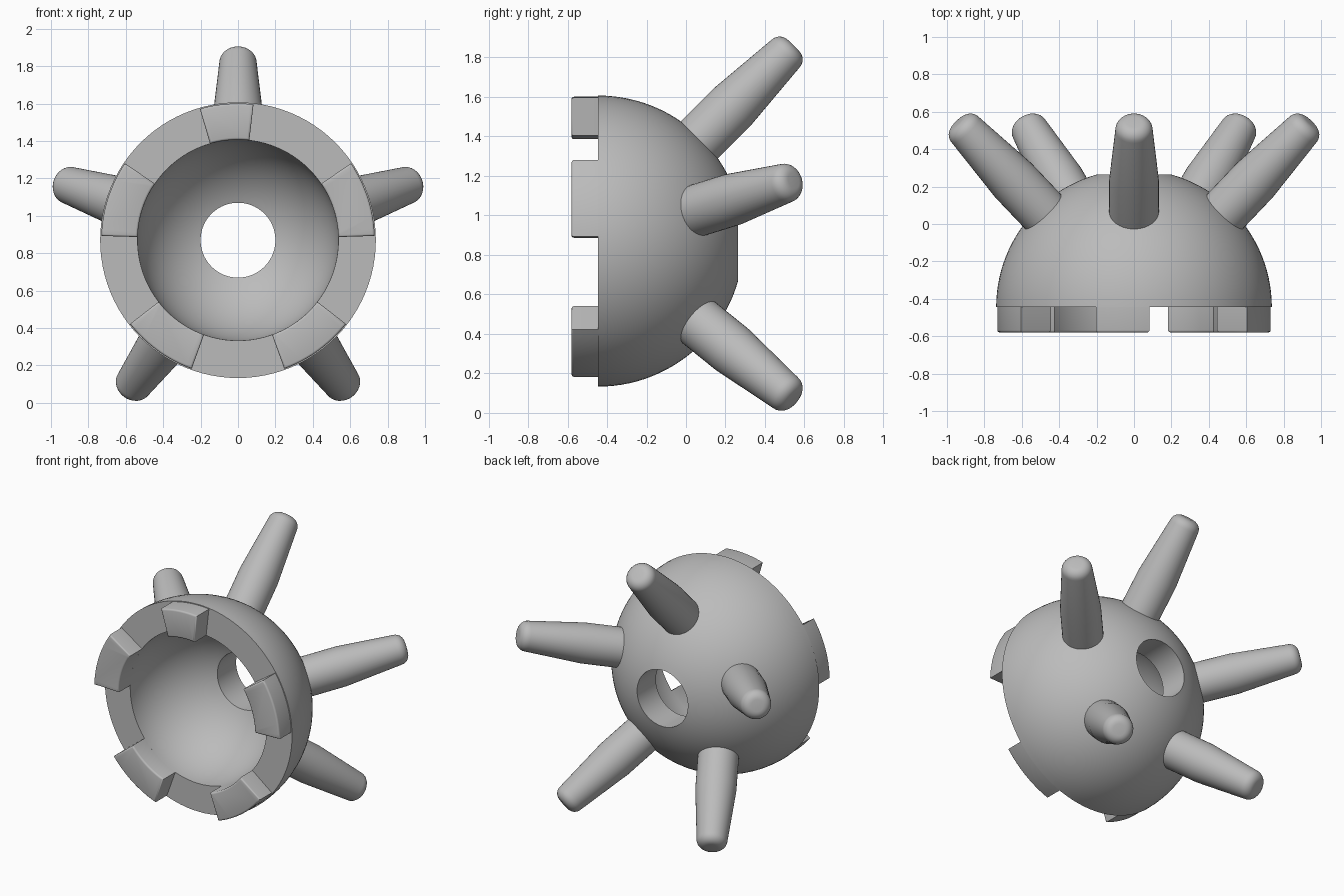
import bpy
import bmesh
from math import sin, cos, pi, radians, sqrt, asin
from mathutils import Matrix, Vector

cube = bpy.data.objects.get("Cube")
if cube:
    bpy.data.objects.remove(cube, do_unlink=True)

CENTRE = Vector((0, -0.445, 0.87))   # centre of the half ball
OUTER, INNER, HOLE = 0.737, 0.537, 0.2

grey = bpy.data.materials.new("plain grey")
grey.use_nodes = True
COLOUR = (0.5, 0.5, 0.5, 1)
grey.diffuse_color = COLOUR
grey.node_tree.nodes["Principled BSDF"].inputs["Base Color"].default_value = COLOUR


def finish(name, bm, matrix, smooth_angle=30):
    """Turn a bmesh into a shaded object."""
    bmesh.ops.recalc_face_normals(bm, faces=bm.faces)
    mesh = bpy.data.meshes.new(name)
    bm.to_mesh(mesh)
    bm.free()
    mesh.materials.append(grey)
    obj = bpy.data.objects.new(name, mesh)
    obj.matrix_world = matrix
    bpy.context.collection.objects.link(obj)
    bpy.ops.object.select_all(action='DESELECT')
    obj.select_set(True)
    bpy.context.view_layer.objects.active = obj
    bpy.ops.object.shade_smooth_by_angle(angle=radians(smooth_angle))
    return obj


def lathe(profile, steps, closed):
    """Spin a (radius, height) profile around z."""
    bm = bmesh.new()
    verts = [bm.verts.new((r, 0, h)) for r, h in profile]
    pairs = list(zip(verts, verts[1:]))
    if closed:
        pairs.append((verts[-1], verts[0]))
    edges = [bm.edges.new(p) for p in pairs]
    bmesh.ops.spin(bm, geom=verts + edges, axis=(0, 0, 1), cent=(0, 0, 0),
                   angle=2 * pi, steps=steps, use_merge=True)
    bmesh.ops.remove_doubles(bm, verts=bm.verts, dist=1e-5)
    return bm


def arc(radius, steps=24):
    """Arc from the rim up to the edge of the rear hole."""
    end = pi / 2 - asin(HOLE / radius)
    return [(radius * cos(end * i / steps), radius * sin(end * i / steps))
            for i in range(steps + 1)]


# Local z of the lathed parts points to the rear (+y)
to_rear = Matrix.Translation(CENTRE) @ Matrix.Rotation(-pi / 2, 4, 'X')

# Hollow half ball with a round hole at the rear
finish("hollow_half_ball", lathe(arc(OUTER) + arc(INNER)[::-1], 96, True), to_rear)

# Tapered pegs with rounded tips, leaning back at 45 degrees
TIP, ROUND = 1.4, 0.06
tip_r = 0.1
peg_profile = [(0, 0.6), (0.133, 0.6), (0.133, 0.96)]
peg_profile += [(tip_r - ROUND + ROUND * cos(a), TIP - ROUND + ROUND * sin(a))
                for a in (pi / 2 * i / 6 for i in range(7))]
peg_profile.append((0, TIP))
for i in range(5):
    a = radians(90 + 72 * i)
    axis = Vector((cos(a), 1, sin(a))).normalized()
    turn = axis.to_track_quat('Z', 'Y').to_matrix().to_4x4()
    finish(f"peg_{i + 1}", lathe(peg_profile, 40, False),
           Matrix.Translation(CENTRE) @ turn)


def tooth(name, start, end):
    """Curved block on the front rim between two angles in degrees."""
    steps = 12
    angles = [radians(start + (end - start) * i / steps) for i in range(steps + 1)]
    outline = [(0.731 * cos(a), 0.731 * sin(a)) for a in angles]
    outline += [(INNER * cos(a), INNER * sin(a)) for a in reversed(angles)]
    bm = bmesh.new()
    face = bm.faces.new([bm.verts.new((x, 0.01, z)) for x, z in outline])
    out = bmesh.ops.extrude_face_region(bm, geom=[face])
    front = [v for v in out["geom"] if isinstance(v, bmesh.types.BMVert)]
    bmesh.ops.translate(bm, verts=front, vec=(0, -0.145, 0))
    rim = [e for e in bm.edges if all(v in front for v in e.verts)]
    bmesh.ops.bevel(bm, geom=rim, offset=0.012, segments=3, profile=0.5,
                    affect='EDGES')
    finish(name, bm, Matrix.Translation(CENTRE), 40)


# Front teeth, the top one cut short on one side
for i in range(5):
    mid = 18 + 72 * i
    tooth(f"tooth_{i + 1}", mid - (6.5 if i == 1 else 16.2), mid + 16.2)
